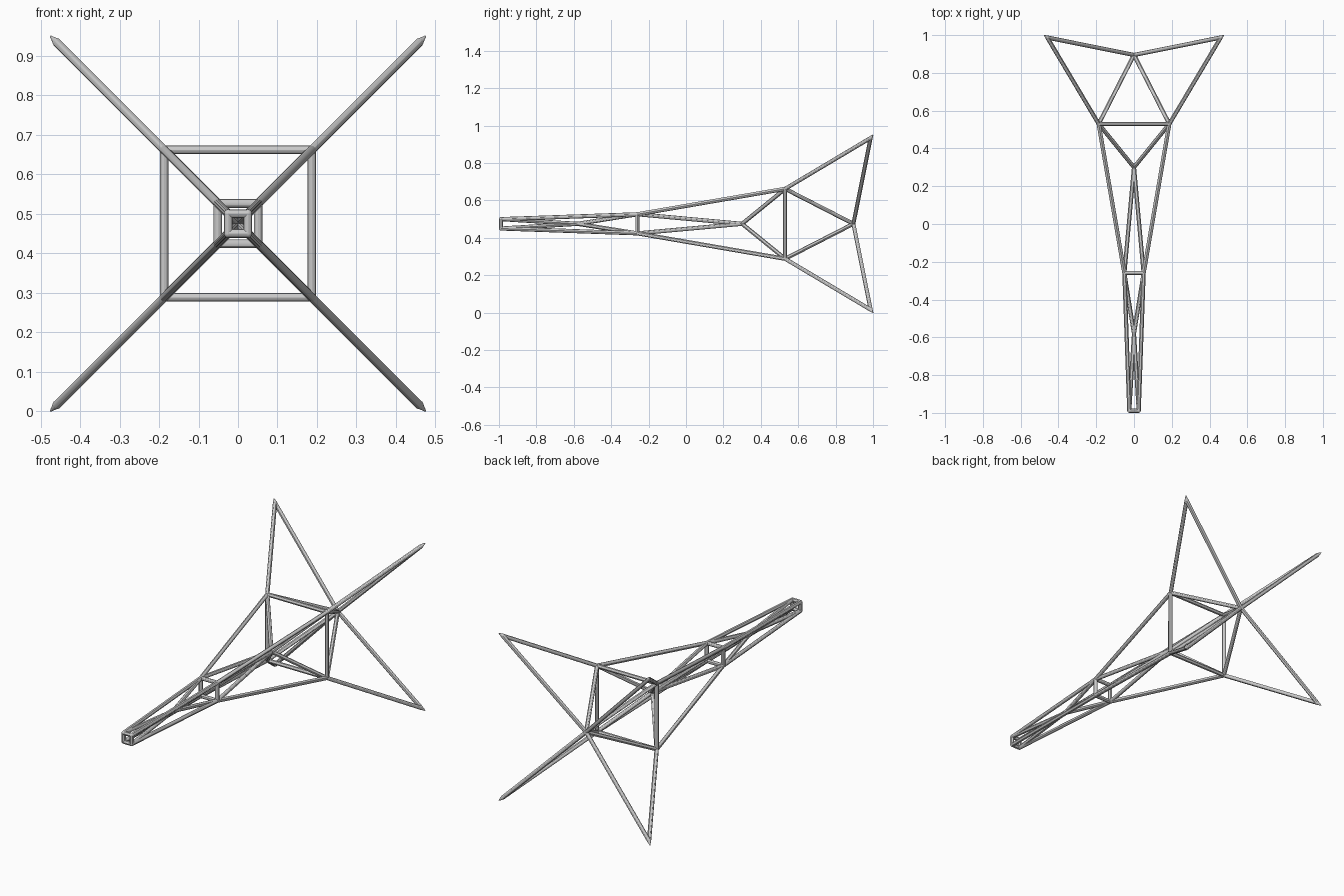
import bpy
import bmesh
from mathutils import Matrix, Vector

cube = bpy.data.objects.get("Cube")
if cube:
    bpy.data.objects.remove(cube, do_unlink=True)

RADIUS = 0.011
MID_Z = 0.475

steel = bpy.data.materials.new("light_grey_steel")
steel.use_nodes = True
colour = (0.58, 0.58, 0.58, 1)
steel.diffuse_color = colour
steel.node_tree.nodes["Principled BSDF"].inputs["Base Color"].default_value = colour


def square(half, y):
    """Four corners of an upright square, in order around the axis."""
    return [Vector((sx * half, y, MID_Z + sz * half))
            for sx, sz in ((-1, -1), (1, -1), (1, 1), (-1, 1))]


def hub(y):
    return [Vector((0, y, MID_Z))] * 4


def ring(corners):
    return list(zip(corners, corners[1:] + corners[:1]))


def build(name, struts, end_radius=RADIUS):
    """One object of round tubes with ball joints, or of plain points."""
    bm = bmesh.new()
    for a, b in struts:
        d = b - a
        turn = d.to_track_quat('Z', 'Y').to_matrix().to_4x4()
        bmesh.ops.create_cone(bm, cap_ends=True, segments=12,
                              radius1=RADIUS, radius2=end_radius, depth=d.length,
                              matrix=Matrix.Translation((a + b) / 2) @ turn)
    if end_radius == RADIUS:
        for p in {tuple(p) for strut in struts for p in strut}:
            bmesh.ops.create_uvsphere(bm, u_segments=12, v_segments=8,
                                      radius=RADIUS, matrix=Matrix.Translation(p))
    mesh = bpy.data.meshes.new(name)
    bm.to_mesh(mesh)
    bm.free()
    mesh.materials.append(steel)
    obj = bpy.data.objects.new(name, mesh)
    bpy.context.collection.objects.link(obj)
    bpy.ops.object.select_all(action='DESELECT')
    obj.select_set(True)
    bpy.context.view_layer.objects.active = obj
    bpy.ops.object.shade_smooth_by_angle()


# Stations along the mast, front to rear
front = square(0.025, -0.989)
middle = square(0.051, -0.26)
rear = square(0.187, 0.53)
tips = square(0.459, 0.987)
points = square(0.475, 1.0)
front_hub, rear_hub, tail_hub = hub(-0.58), hub(0.30), hub(0.895)

# Square frames
build("front_frame", ring(front))
build("middle_frame", ring(middle))
build("rear_frame", ring(rear))

# Outer long struts
build("front_chords", list(zip(front, middle)))
build("rear_chords", list(zip(middle, rear)))
build("fin_leading_struts", list(zip(rear, tips)))

# Inner braces meeting on the axis
build("front_braces", list(zip(front, front_hub)) + list(zip(front_hub, middle)))
build("rear_braces", list(zip(middle, rear_hub)) + list(zip(rear_hub, rear)))
build("tail_braces", list(zip(rear, tail_hub)))
build("fin_trailing_struts", list(zip(tail_hub, tips)))

# Sharp ends of the fins
build("fin_points", list(zip(tips, points)), end_radius=0.002)
